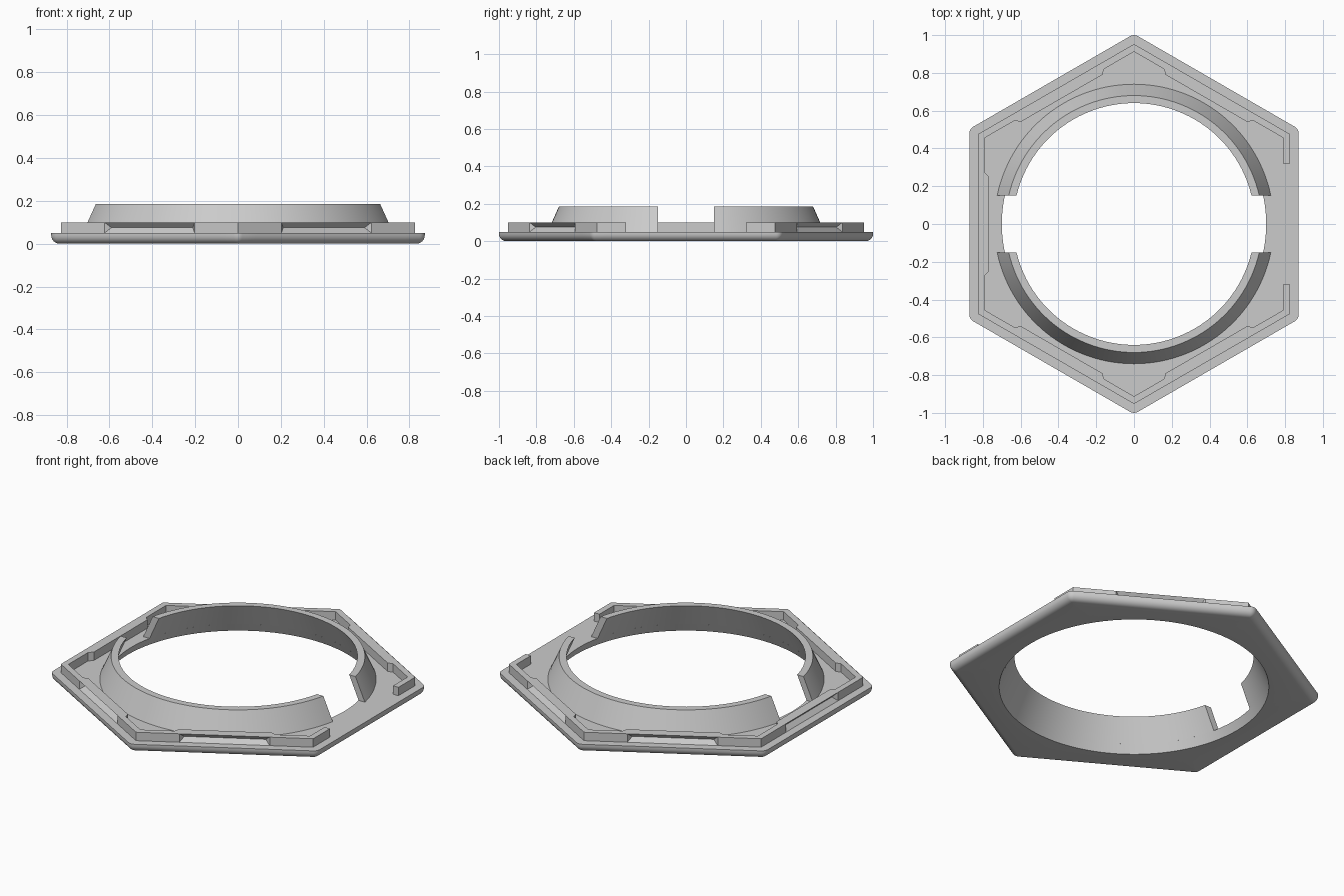
import bpy
import bmesh
from math import sin, cos, tan, pi, radians, asin

cube = bpy.data.objects.get("Cube")
if cube:
    bpy.data.objects.remove(cube)

grey = bpy.data.materials.new("plain_grey")
grey.use_nodes = True
colour = (0.6, 0.6, 0.6, 1)
grey.diffuse_color = colour
grey.node_tree.nodes["Principled BSDF"].inputs["Base Color"].default_value = colour


def loft(name, rows, wrap, smooth):
    """Join closed loops of points into a solid; cap the ends unless it wraps."""
    bm = bmesh.new()
    loops = [[bm.verts.new(p) for p in row] for row in rows]
    pairs = list(zip(loops, loops[1:]))
    if wrap:
        pairs.append((loops[-1], loops[0]))
    else:
        bm.faces.new(loops[0])
        bm.faces.new(loops[-1])
    n = len(loops[0])
    for a, b in pairs:
        for i in range(n):
            j = (i + 1) % n
            bm.faces.new((a[i], a[j], b[j], b[i]))
    bmesh.ops.remove_doubles(bm, verts=bm.verts, dist=1e-5)
    bmesh.ops.recalc_face_normals(bm, faces=bm.faces)
    mesh = bpy.data.meshes.new(name)
    bm.to_mesh(mesh)
    bm.free()
    mesh.materials.append(grey)
    obj = bpy.data.objects.new(name, mesh)
    bpy.context.collection.objects.link(obj)
    if smooth:
        bpy.ops.object.select_all(action="DESELECT")
        obj.select_set(True)
        bpy.context.view_layer.objects.active = obj
        bpy.ops.object.shade_smooth_by_angle(angle=radians(30))
    return obj


# Base plate: rounded hexagon with a round, tapered hole
ROUND = 0.04
CORE = 0.8315          # apothem of the hexagon before rounding
ARC, EDGE = 4, 12      # steps per corner and per side
BASE_TOP = 0.05


def hexagon(radius, z):
    """Hexagon loop whose corners are arcs of the given radius."""
    corners = []
    for k in range(6):
        mid = radians(30 + 60 * k)
        c = CORE / cos(pi / 6)
        for i in range(ARC + 1):
            a = mid + radians(60) * (i / ARC - 0.5)
            corners.append((c * cos(mid) + radius * cos(a),
                            c * sin(mid) + radius * sin(a)))
    points = []
    for k, p in enumerate(corners):
        points.append((*p, z))
        if k % (ARC + 1) == ARC:
            q = corners[(k + 1) % len(corners)]
            for i in range(1, EDGE):
                t = i / EDGE
                points.append((p[0] + (q[0] - p[0]) * t,
                               p[1] + (q[1] - p[1]) * t, z))
    return points


def circle(radius, z):
    n = 6 * (ARC + EDGE)
    start = radians(30) - 2 * pi / n * ARC / 2
    return [(radius * cos(start + 2 * pi * i / n),
             radius * sin(start + 2 * pi * i / n), z) for i in range(n)]


plate = [hexagon(ROUND, BASE_TOP)]
for i in range(7):
    a = pi / 2 * i / 6
    plate.append(hexagon(max(ROUND * cos(a), 0.001), ROUND * (1 - sin(a))))
plate += [circle(0.7225, 0), circle(0.70, BASE_TOP)]
loft("base_plate", plate, True, True)

# Tapered collar in two halves, cut off parallel to the x axis
COLLAR = [(0.70, BASE_TOP), (0.74, BASE_TOP), (0.68, 0.185), (0.64, 0.185)]
GAP = 0.15
STEPS = 56
for name, side in (("front_collar", -1), ("back_collar", 1)):
    rows = []
    for i in range(STEPS + 1):
        row = []
        for r, z in COLLAR:
            a0 = asin(GAP / r)
            a = a0 + (pi - 2 * a0) * i / STEPS
            row.append((r * cos(a), side * r * sin(a), z))
        rows.append(row)
    loft(name, rows, False, True)

# Raised lip: follows the hexagon, open on one side, with snap grooves
OUT, THIN, THICK = 0.825, 0.79, 0.768
LIP_TOP = 0.10
GROOVE, GROOVE_HALF = 0.024, 0.243
PAD_HALF = 0.25
OPEN_HALF = 0.32


def section(side, s, inner, depth=0.0, shift=0.0, corner=False):
    """Lip cross-section at distance s along a side of the hexagon."""
    a = radians(60 * side)
    middle = (BASE_TOP + LIP_TOP) / 2
    shape = [(OUT, BASE_TOP, 0), (OUT - depth, middle, shift),
             (OUT, LIP_TOP, 0), (inner, LIP_TOP, 0), (inner, BASE_TOP, 0)]
    row = []
    for d, z, ds in shape:
        t = d * tan(pi / 6) if corner else s + ds
        row.append((d * cos(a) - t * sin(a), d * sin(a) + t * cos(a), z))
    return row


lip = [section(0, OPEN_HALF, THIN), section(0, 0, THIN, corner=True)]
for side in range(1, 6):
    chamfer = PAD_HALF + THIN - THICK
    lip += [section(side, -chamfer, THIN),
            section(side, -PAD_HALF, THICK),
            section(side, -GROOVE_HALF, THICK),
            section(side, -GROOVE_HALF, THICK, GROOVE, GROOVE),
            section(side, GROOVE_HALF, THICK, GROOVE, -GROOVE),
            section(side, GROOVE_HALF, THICK),
            section(side, PAD_HALF, THICK),
            section(side, chamfer, THIN),
            section(side, 0, THIN, corner=True)]
lip.append(section(6, -OPEN_HALF, THIN))
loft("raised_lip", lip, False, False)
